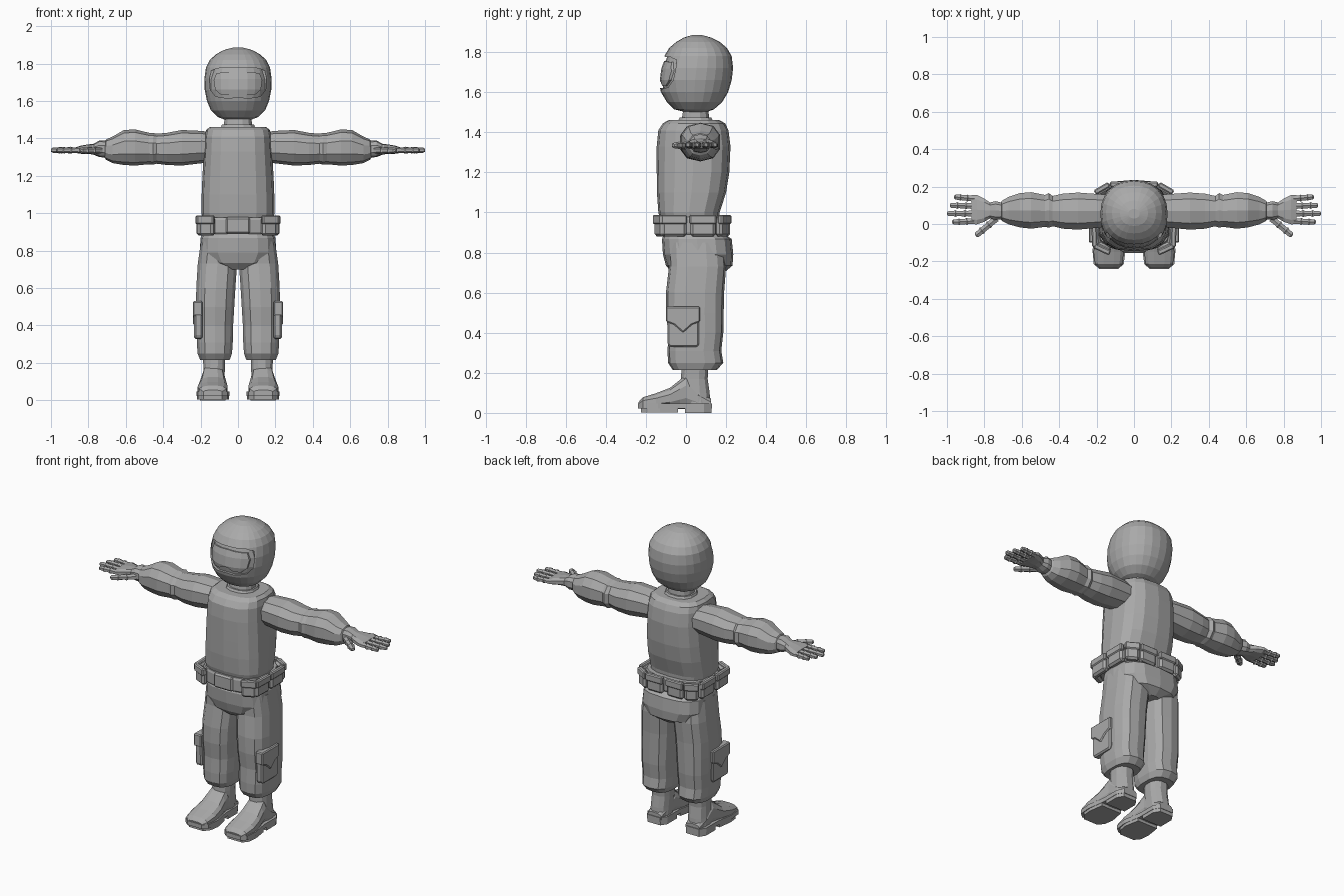
import bpy, bmesh, math
from mathutils import Matrix, Vector

GREY = bpy.data.materials.new("plain grey")
GREY.diffuse_color = (0.4, 0.4, 0.4, 1)


def finish(name, bm, mirror=False, bevel=0.0):
    bmesh.ops.recalc_face_normals(bm, faces=bm.faces[:])
    me = bpy.data.meshes.new(name)
    bm.to_mesh(me)
    bm.free()
    me.materials.append(GREY)
    ob = bpy.data.objects.new(name, me)
    bpy.context.scene.collection.objects.link(ob)
    if bevel:
        m = ob.modifiers.new("bevel", 'BEVEL')
        m.width = bevel
        m.segments = 1
    if mirror:
        m = ob.modifiers.new("mirror", 'MIRROR')
        m.use_axis = (True, False, False)
    return ob


def loft(name, rings, axis='z', n=12, p=2.4, offset=0.5, mirror=False, matrix=None):
    """Skin rounded sections; each ring is (position, a0, a1, b0, b1)."""
    def power(v):
        return math.copysign(abs(v) ** (2 / p), v) if abs(v) > 1e-6 else 0.0
    angs = [2 * math.pi * (i + offset) / n for i in range(n)]
    pts = [(power(math.cos(a)), power(math.sin(a))) for a in angs]
    mu, mv = max(q[0] for q in pts), max(q[1] for q in pts)
    bm = bmesh.new()
    loops = []
    for t, a0, a1, b0, b1 in rings:
        loop = []
        for u, v in pts:
            a = (a0 + a1) / 2 + (a1 - a0) / 2 * u / mu
            b = (b0 + b1) / 2 + (b1 - b0) / 2 * v / mv
            co = {'z': (a, b, t), 'x': (t, a, b), 'y': (a, t, b)}[axis]
            loop.append(bm.verts.new(co))
        loops.append(loop)
    for l0, l1 in zip(loops, loops[1:]):
        for i in range(n):
            j = (i + 1) % n
            bm.faces.new((l0[i], l0[j], l1[j], l1[i]))
    bm.faces.new(loops[0])
    bm.faces.new(loops[-1])
    if matrix:
        bm.transform(matrix)
    return finish(name, bm, mirror)


def prism(name, outline, axis, d0, d1, mirror=False, bevel=0.0):
    """Extrude a 2D outline along an axis from d0 to d1."""
    def co(a, b, d):
        return {'z': (a, b, d), 'x': (d, a, b), 'y': (a, d, b)}[axis]
    bm = bmesh.new()
    lo = [bm.verts.new(co(a, b, d0)) for a, b in outline]
    hi = [bm.verts.new(co(a, b, d1)) for a, b in outline]
    n = len(outline)
    bm.faces.new(lo)
    bm.faces.new(hi)
    for i in range(n):
        j = (i + 1) % n
        bm.faces.new((lo[i], lo[j], hi[j], hi[i]))
    return finish(name, bm, mirror, bevel)


def box(name, loc, size, turn=0.0, mirror=False, bevel=0.01):
    bm = bmesh.new()
    bmesh.ops.create_cube(bm, size=1)
    bm.transform(Matrix.Translation(loc) @ Matrix.Rotation(math.radians(turn), 4, 'Z')
                 @ Matrix.Diagonal((*size, 1)))
    return finish(name, bm, mirror, bevel)


def boolean(ob, cutter, op):
    m = ob.modifiers.new("cut", 'BOOLEAN')
    m.operation = op
    m.object = cutter
    m.solver = 'EXACT'
    cutter.hide_render = True


def sym(rings):
    return [(z, -w, w, y0, y1) for z, w, y0, y1 in rings]


def scaled(rings, s):
    cy, cz = 0.05, 1.69
    return [(cz + (z - cz) * s, w * s, cy + (y0 - cy) * s, cy + (y1 - cy) * s)
            for z, w, y0, y1 in rings]


# Helmet with a visor opening, face and goggles inside
shell = [(1.50, .07, 0, .10), (1.515, .11, -.06, .14), (1.55, .145, -.095, .18),
         (1.60, .166, -.125, .21), (1.66, .178, -.138, .228), (1.72, .18, -.13, .235),
         (1.78, .171, -.108, .228), (1.82, .15, -.085, .205), (1.85, .118, -.05, .17),
         (1.873, .075, -.01, .125), (1.885, .03, .03, .08)]
helmet = loft("helmet", sym(shell), n=24, p=2.2, offset=0)
half = [(0, 1.62), (.06, 1.615), (.12, 1.625), (.148, 1.66), (.153, 1.72),
        (.143, 1.762), (.11, 1.775), (0, 1.778)]
opening = prism("visor_cutter", half + [(-x, z) for x, z in half[-2:0:-1]], 'y', -.3, -.04)
boolean(helmet, opening, 'DIFFERENCE')
loft("face", sym(scaled(shell, .92)), n=24, p=2.2, offset=0)
goggles = loft("goggles", sym(scaled(shell, .96)), n=24, p=2.2, offset=0)
lens = [(0, 1.655), (.02, 1.65), (.045, 1.635), (.09, 1.632), (.122, 1.66),
        (.13, 1.71), (.115, 1.75), (0, 1.757)]
lens_shape = prism("goggles_cutter", lens + [(-x, z) for x, z in lens[-2:0:-1]], 'y', -.3, -.02)
boolean(goggles, lens_shape, 'INTERSECT')

# Neck, collar and torso
loft("neck", sym([(1.43, .08, -.03, .125), (1.475, .075, -.02, .115), (1.53, .07, -.01, .11)]), n=12)
loft("collar", sym([(1.44, .10, -.05, .145), (1.475, .085, -.03, .125)]), n=12)
loft("torso", sym([(.95, .185, -.125, .165), (1.0, .195, -.138, .168), (1.10, .194, -.145, .20),
                   (1.20, .19, -.146, .216), (1.33, .182, -.146, .222), (1.41, .178, -.138, .212),
                   (1.445, .17, -.115, .195), (1.462, .15, -.085, .165)]), n=16, p=2.8, offset=0)

# Belt, buckle and pouches
loft("belt", sym([(.89, .197, -.137, .19), (.90, .202, -.142, .196),
                  (.965, .202, -.142, .196), (.978, .196, -.137, .19)]), n=16, p=3)
box("buckle", (0, -.142, .934), (.13, .025, .09))
for label, x, y, width, turn in (("front", .165, -.125, .085, 25), ("side", .2, -.058, .12, 88),
                                 ("hip", .2, .085, .125, 90), ("rear_corner", .165, .18, .08, -30),
                                 ("rear", .07, .2, .11, 0)):
    box(label + "_pouch", (x, y, .93), (width, .04, .10), turn, True, .012)
    out = Vector((math.sin(math.radians(turn)), -math.cos(math.radians(turn)), 0))
    if out.x * x + out.y * (y - .03) < 0:
        out.negate()
    box(label + "_pouch_flap", Vector((x, y, .965)) + out * .012, (width + .008, .028, .045),
        turn, True, .006)

# Trouser hips and legs
loft("hips", sym([(.89, .19, -.11, .195), (.868, .2, -.12, .228), (.79, .205, -.115, .236),
                  (.735, .165, -.1, .232), (.70, .05, -.07, .19)]), n=16, p=3, offset=0)
loft("trouser_leg", [(.85, .01, .198, -.09, .19), (.73, .005, .215, -.085, .2),
                     (.60, .014, .223, -.1, .19), (.50, .02, .224, -.1, .188),
                     (.40, .026, .222, -.088, .186), (.31, .028, .22, -.092, .176),
                     (.25, .032, .216, -.09, .186), (.215, .045, .202, -.066, .155)],
     n=14, p=2.8, mirror=True)

# Cargo pocket and its pointed flap
prism("cargo_pocket", [(-.092, .34), (-.08, .328), (.055, .328), (.066, .34), (.066, .53), (-.095, .53)],
      'x', .19, .234, True, .01)
prism("cargo_pocket_flap", [(-.1, .455), (-.06, .44), (-.015, .40), (.03, .44), (.07, .455),
                            (.07, .53), (-.1, .53)], 'x', .19, .241, True, .006)

# Boots
loft("boot_shaft", [(.04, .075, .19, -.01, .122), (.10, .073, .187, -.03, .118),
                    (.17, .07, .185, -.025, .108), (.27, .068, .188, -.02, .115)],
     n=12, mirror=True)
loft("boot_foot", [(-.236, .085, .185, .03, .055), (-.215, .062, .208, .025, .078),
                   (-.15, .055, .216, .02, .098), (-.08, .06, .208, .02, .125),
                   (-.03, .068, .198, .02, .165), (0, .073, .192, .02, .19),
                   (.06, .075, .19, .02, .12), (.125, .085, .18, .02, .07)],
     axis='y', n=12, p=2.6, mirror=True)
prism("boot_sole", [(.085, -.24), (.185, -.24), (.215, -.215), (.222, -.14), (.205, -.03),
                    (.205, .09), (.18, .13), (.09, .13), (.065, .09), (.065, -.03),
                    (.045, -.14), (.055, -.215)], 'z', .022, .048, True)
prism("front_tread", [(.085, -.225), (.185, -.225), (.213, -.19), (.218, -.13), (.205, -.04),
                      (.065, -.04), (.048, -.13), (.057, -.19)], 'z', .003, .024, True)
prism("boot_heel", [(.067, -.005), (.203, -.005), (.203, .09), (.18, .127), (.09, .127),
                    (.067, .09)], 'z', 0, .024, True)

# Sleeves with a gathered elbow and tight cuff
loft("sleeve", [(.12, -.01, .155, 1.28, 1.425), (.19, -.02, .16, 1.268, 1.44),
                (.30, -.03, .168, 1.255, 1.445), (.38, -.025, .162, 1.258, 1.43),
                (.435, -.012, .15, 1.265, 1.425), (.455, -.02, .165, 1.26, 1.43),
                (.475, -.015, .155, 1.262, 1.43), (.55, -.025, .17, 1.255, 1.448),
                (.61, -.018, .165, 1.258, 1.445), (.67, -.002, .145, 1.268, 1.41),
                (.705, .015, .125, 1.285, 1.395), (.715, .03, .11, 1.30, 1.375)],
     axis='x', n=10, p=2.3, mirror=True)
# Gloved wrist and palm
loft("glove", [(.69, .035, .105, 1.305, 1.372), (.71, .025, .115, 1.298, 1.388),
               (.74, .022, .122, 1.30, 1.39), (.77, .03, .115, 1.312, 1.372),
               (.80, .012, .135, 1.318, 1.368), (.84, -.002, .155, 1.318, 1.362),
               (.868, .0, .155, 1.322, 1.352)],
     axis='x', n=10, p=2.6, mirror=True)
# Fingers and thumb with knuckle swellings
def finger(name, length, r, matrix):
    steps = ((0, .9), (.3, .8), (.36, 1.05), (.42, .82), (.64, .78), (.7, 1), (.76, .8), (.94, .75), (1, .4))
    loft(name, [(length * t, -r * k, r * k, -r * k, r * k) for t, k in steps],
         axis='x', n=6, p=2.1, mirror=True, matrix=matrix)


for name, y, y_tip, tip in (("index_finger", .016, .010, .972), ("middle_finger", .056, .056, 1.0),
                            ("ring_finger", .096, .1, .985), ("little_finger", .135, .145, .962)):
    finger(name, tip - .85, .018, Matrix.Translation((.85, y, 1.337))
           @ Matrix.Rotation(math.atan2(y_tip - y, tip - .85), 4, 'Z'))
finger("thumb", .145, .02, Matrix.Translation((.735, .03, 1.335))
       @ Matrix.Rotation(math.radians(-40), 4, 'Z'))
